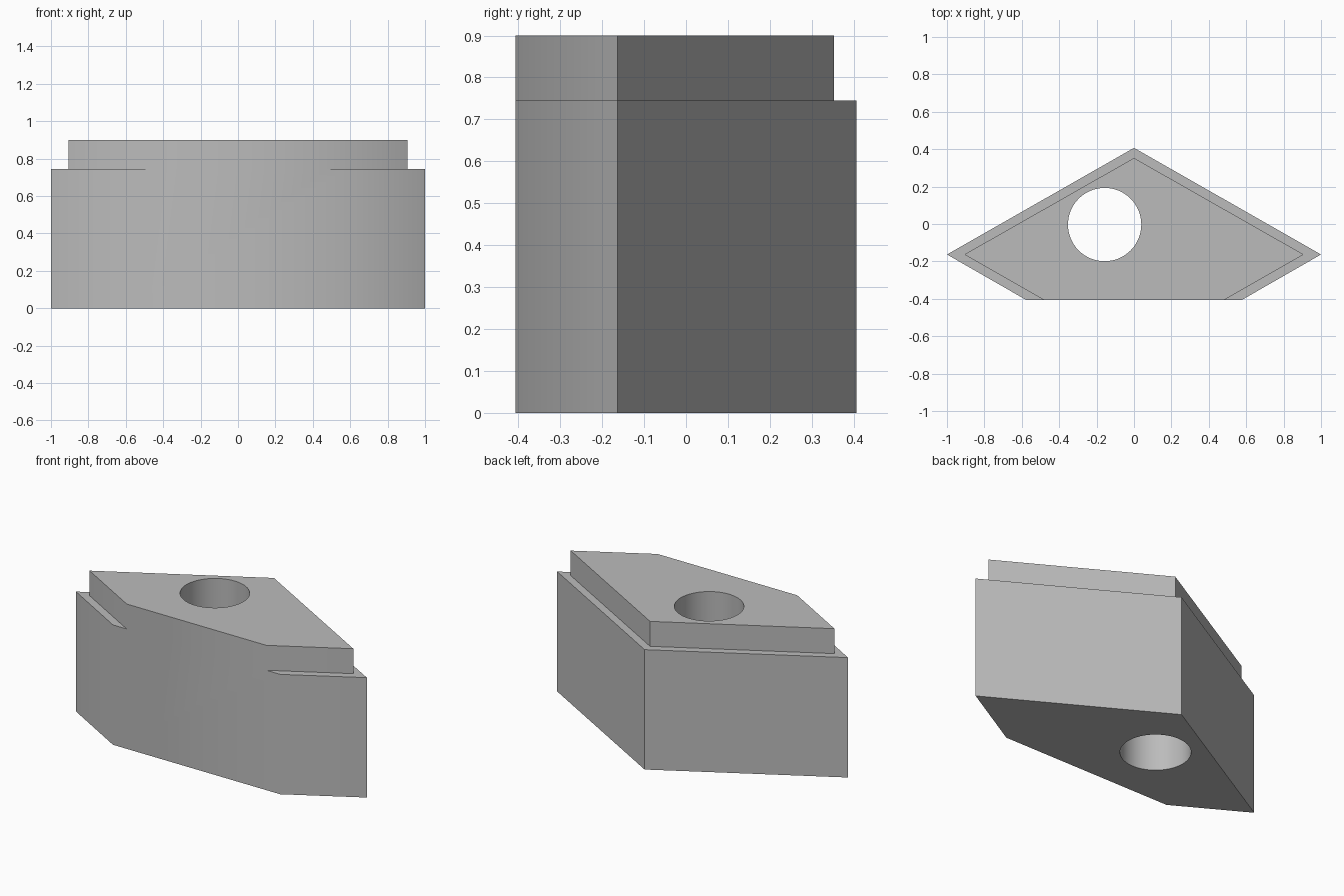
import bpy
import bmesh
import math

if "Cube" in bpy.data.objects:
    bpy.data.objects.remove(bpy.data.objects["Cube"], do_unlink=True)

STEP_Z, TOP_Z = 0.745, 0.9
FRONT = 2  # index of the long front side

grey = bpy.data.materials.new("plain grey")
grey.use_nodes = True
colour = (0.5, 0.5, 0.5, 1)
grey.diffuse_color = colour
grey.node_tree.nodes["Principled BSDF"].inputs["Base Color"].default_value = colour


def outline(back, tip, front):
    """Five-sided plan: back corner, side tips and a flat front."""
    return [(0, back), (-tip, -0.163), (-front, -0.407),
            (front, -0.407), (tip, -0.163)]


# Stepped block: wide lower body, inset upper tier, flush front
bm = bmesh.new()
wide, narrow = outline(0.407, 1, 0.575), outline(0.353, 0.907, 0.48)
rings = [[bm.verts.new((x, y, z)) for x, y in plan]
         for plan, z in ((wide, 0), (wide, STEP_Z), (narrow, STEP_Z), (narrow, TOP_Z))]
for low, high in zip(rings, rings[1:]):
    for i in range(5):
        if i != FRONT:
            j = (i + 1) % 5
            bm.faces.new((low[i], low[j], high[j], high[i]))
bm.faces.new([r[FRONT] for r in reversed(rings)] + [r[FRONT + 1] for r in rings])
bm.faces.new(rings[0])
bm.faces.new(rings[-1])
bmesh.ops.recalc_face_normals(bm, faces=bm.faces)
mesh = bpy.data.meshes.new("stepped_block")
bm.to_mesh(mesh)
bm.free()
block = bpy.data.objects.new("stepped_block", mesh)
bpy.context.collection.objects.link(block)
mesh.materials.append(grey)

# Round through hole, left of centre
bpy.ops.mesh.primitive_cylinder_add(vertices=64, radius=0.196, depth=3,
                                    location=(-0.157, -0.003, 0.5))
cutter = bpy.context.object
cutter.name = "hole_cutter"
cutter.hide_render = True
cutter.data.materials.append(grey)
cut = block.modifiers.new("hole", "BOOLEAN")
cut.operation = "DIFFERENCE"
cut.solver = "EXACT"
cut.object = cutter

bpy.ops.object.select_all(action="DESELECT")
block.select_set(True)
bpy.context.view_layer.objects.active = block
bpy.ops.object.modifier_apply(modifier=cut.name)
bpy.data.objects.remove(cutter, do_unlink=True)

# Soft shading round the hole and across the shallow front corners
bpy.ops.object.shade_smooth_by_angle(angle=math.radians(35))
